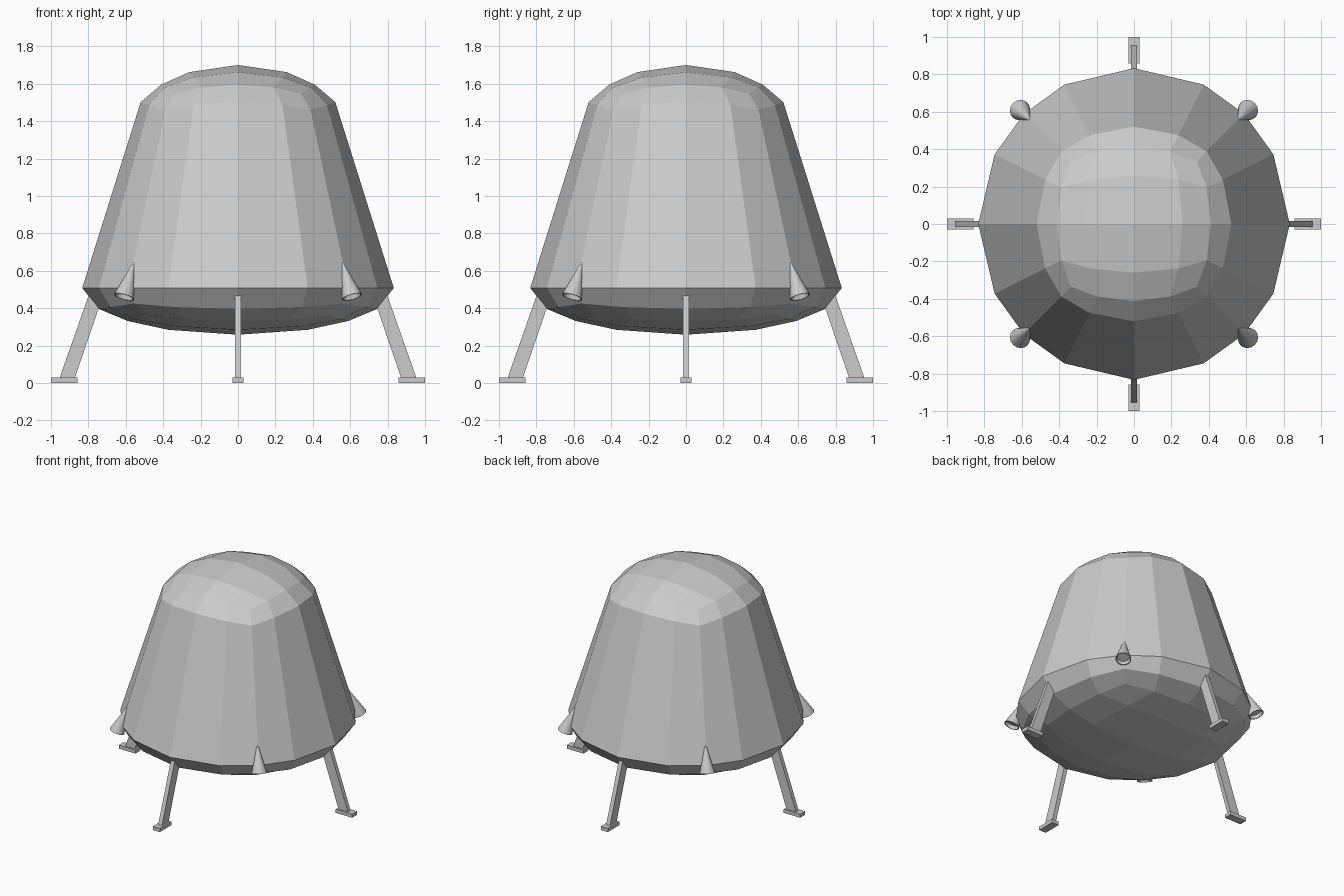
import bpy, bmesh, math
from mathutils import Vector, Matrix

if "Cube" in bpy.data.objects:
    bpy.data.objects.remove(bpy.data.objects["Cube"])


def finish(bm, name):
    bmesh.ops.recalc_face_normals(bm, faces=bm.faces[:])
    me = bpy.data.meshes.new(name)
    bm.to_mesh(me)
    bm.free()
    ob = bpy.data.objects.new(name, me)
    bpy.context.collection.objects.link(ob)
    return ob


# Capsule hull: cube-sphere with the upper half narrowed and lifted
bm = bmesh.new()
bmesh.ops.create_cube(bm, size=2)
bmesh.ops.subdivide_edges(bm, edges=bm.edges[:], cuts=3, use_grid_fill=True)
for v in bm.verts:
    x, y, z = v.co.normalized()
    if z > 0.01:
        v.co = (x * 0.582, y * 0.582, 1.34 + 0.36 * z)
    else:
        v.co = (x * 0.833, y * 0.833, 0.508 + 0.25 * z)
finish(bm, "capsule_hull")


def prism(name, profile, half_width, angle):
    """Extrude an (x, z) outline across y, then turn it about z."""
    bm = bmesh.new()
    face = bm.faces.new([bm.verts.new((x, -half_width, z)) for x, z in profile])
    ext = bmesh.ops.extrude_face_region(bm, geom=[face])
    bmesh.ops.translate(bm, vec=(0, 2 * half_width, 0),
                        verts=[g for g in ext["geom"] if isinstance(g, bmesh.types.BMVert)])
    bm.transform(Matrix.Rotation(angle, 4, 'Z'))
    return finish(bm, name)


def thruster(name, angle):
    """Hollow nozzle cone leaning against the hull on a diagonal."""
    bm = bmesh.new()
    base = Vector((0.862, 0, 0.46))
    tip = Vector((0.782, 0, 0.66))
    axis = tip - base
    length = axis.length
    bmesh.ops.create_cone(bm, cap_ends=True, segments=16, radius1=0.056,
                          radius2=0.0, depth=length)
    bmesh.ops.remove_doubles(bm, verts=bm.verts[:], dist=1e-5)
    bm.faces.ensure_lookup_table()
    cap = min(bm.faces, key=lambda f: f.calc_center_median().z)
    bmesh.ops.inset_region(bm, faces=[cap], thickness=0.006)
    ext = bmesh.ops.extrude_discrete_faces(bm, faces=[cap])
    inner = ext["faces"][0]
    bmesh.ops.translate(bm, vec=(0, 0, 0.025), verts=inner.verts[:])
    bmesh.ops.scale(bm, vec=(0.85, 0.85, 1), verts=inner.verts[:])
    rot = Vector((0, 0, 1)).rotation_difference(axis).to_matrix().to_4x4()
    bm.transform(Matrix.Rotation(angle, 4, 'Z')
                 @ Matrix.Translation((base + tip) / 2) @ rot)
    return finish(bm, name)


# Landing legs, foot pads and thrusters around the hull
strut = [(0.955, 0.025), (0.873, 0.025), (0.71, 0.5), (0.787, 0.5)]
pad = [(0.858, 0.0), (1.0, 0.0), (1.0, 0.028), (0.858, 0.028)]
for i, side in enumerate(("right", "back", "left", "front")):
    a = i * math.pi / 2
    prism(side + "_leg_strut", strut, 0.016, a)
    prism(side + "_foot_pad", pad, 0.03, a)
    thruster("thruster_%d" % (i + 1), a + math.pi / 4)
